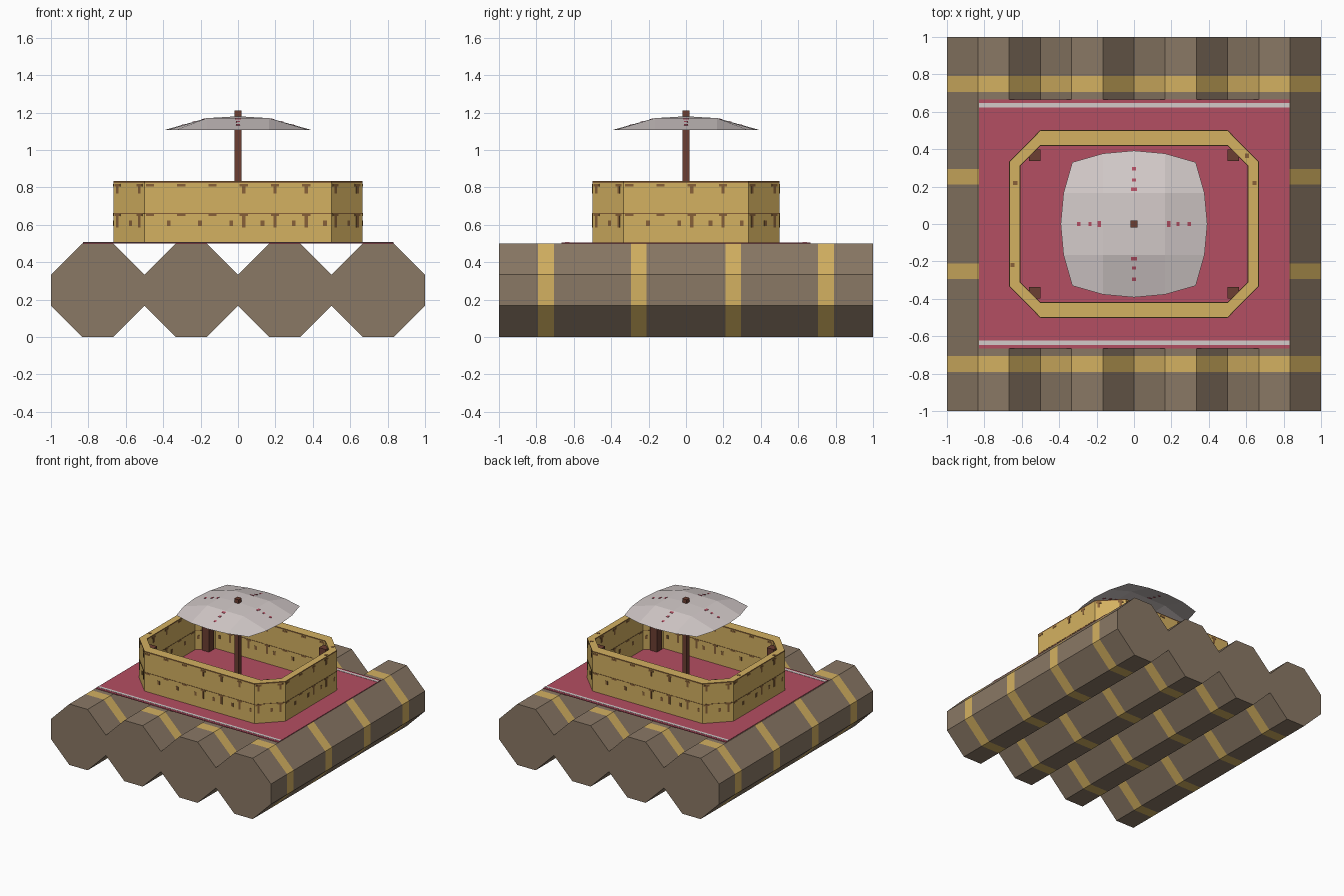
import bpy, bmesh, math
from mathutils import Vector

if "Cube" in bpy.data.objects:
    bpy.data.objects.remove(bpy.data.objects["Cube"])


def material(name, r, g, b):
    m = bpy.data.materials.new(name)
    lin = [((c / 255 + 0.055) / 1.055) ** 2.4 for c in (r, g, b)]
    m.diffuse_color = (*lin, 1)
    m.use_nodes = True
    m.node_tree.nodes["Principled BSDF"].inputs["Base Color"].default_value = m.diffuse_color
    return m


LOG = material("log bark", 138, 120, 101)
ROPE = material("pale wood", 212, 177, 97)
RUG = material("rug red", 180, 78, 98)
WHITE = material("canopy white", 212, 203, 202)
DARK = material("dark wood", 108, 62, 50)
MARK = material("wood mark brown", 136, 97, 56)
UP = Vector((0, 0, 1))


def finish(name, bm, *mats):
    bmesh.ops.recalc_face_normals(bm, faces=bm.faces)
    me = bpy.data.meshes.new(name)
    bm.to_mesh(me)
    bm.free()
    for m in mats:
        me.materials.append(m)
    ob = bpy.data.objects.new(name, me)
    bpy.context.collection.objects.link(ob)
    return ob


def add_box(bm, c, u, v, w):
    """Box centred on c with three half-extent vectors."""
    vs = [bm.verts.new(Vector(c) + a * u + b * v + d * w)
          for a in (-1, 1) for b in (-1, 1) for d in (-1, 1)]
    for f in ((0, 1, 3, 2), (4, 6, 7, 5), (0, 4, 5, 1), (2, 3, 7, 6), (0, 2, 6, 4), (1, 5, 7, 3)):
        bm.faces.new([vs[i] for i in f])


def box(name, lo, hi, mat):
    bm = bmesh.new()
    lo, hi = Vector(lo), Vector(hi)
    h = (hi - lo) / 2
    add_box(bm, (lo + hi) / 2, Vector((h.x, 0, 0)), Vector((0, h.y, 0)), Vector((0, 0, h.z)))
    return finish(name, bm, mat)


def bridge(bm, a, b):
    n = len(a)
    return [bm.faces.new((a[i], a[(i + 1) % n], b[(i + 1) % n], b[i])) for i in range(n)]


def chamfered(x, y, cx, cy):
    """Counter-clockwise rectangle with cut corners."""
    return [(-cx, -y), (cx, -y), (x, -cy), (x, cy), (cx, y), (-cx, y), (-x, cy), (-x, -cy)]


# Logs: octagonal prisms with flush rope bands
octagon = chamfered(0.25, 0.25, 0.083, 0.083)
cuts = [-1, -0.79, -0.705, -0.295, -0.21, 0.21, 0.295, 0.705, 0.79, 1]
for k in range(4):
    bm = bmesh.new()
    rings = [[bm.verts.new((-0.75 + 0.5 * k + x, y, 0.25 + z)) for x, z in octagon] for y in cuts]
    for i in range(len(cuts) - 1):
        for f in bridge(bm, rings[i], rings[i + 1]):
            f.material_index = i % 2
    bm.faces.new(rings[0])
    bm.faces.new(rings[-1])
    finish(f"log_{k + 1}", bm, LOG, ROPE)

# Rug with two white stripes
box("rug", (-0.828, -0.665, 0.499), (0.832, 0.665, 0.505), RUG)
for s in (-1, 1):
    box("rug_stripe", (-0.828, s * 0.635 - 0.011, 0.503), (0.832, s * 0.635 + 0.011, 0.507), WHITE)

# Cabin wall: ring with cut corners and a thin brown top edge
outer = chamfered(0.665, 0.5, 0.5, 0.333)
inner = chamfered(0.61, 0.42, 0.5, 0.31)
levels = [0.503, 0.66, 0.823, 0.833]
bm = bmesh.new()
walls = [[[bm.verts.new((x, y, z)) for x, y in p] for z in levels] for p in (outer, inner)]
for rings in walls:
    for i in range(3):
        for f in bridge(bm, rings[i], rings[i + 1]):
            f.material_index = int(i == 2)
for i in (0, -1):
    bridge(bm, walls[0][i], walls[1][i])
finish("cabin_wall", bm, ROPE, MARK)

# Plank seams, nail marks and knots as thin plates on both sides of the wall
bm = bmesh.new()
for poly in (outer, inner):
    for i in range(8):
        a, b = Vector((*poly[i], 0)), Vector((*poly[(i + 1) % 8], 0))
        d = (b - a).normalized()
        n = d.cross(UP) * 0.002
        length = (b - a).length
        add_box(bm, (a + b) / 2 + UP * 0.66, d * length / 2, UP * 0.002, n)
        count = int((length - 0.03) / 0.167) + 1
        for k in range(count):
            t = 0.03 + 0.167 * k
            hw = min(0.022, length - t)
            stem = k >= count / 2 or count <= 2
            for z, depth in ((0.818, 0.04), (0.66, 0.065)):
                add_box(bm, a + d * t + UP * (z - 0.006), d * hw, UP * 0.007, n)
                if stem:
                    add_box(bm, a + d * t + UP * (z - 0.01 - depth / 2), d * 0.009, UP * depth / 2, n * 0.9)
            if t + 0.12 < length:
                add_box(bm, a + d * (t + 0.1) + UP * 0.607, d * 0.01, UP * 0.015, n)
for x, y in ((-0.635, 0.22), (0.645, 0.22), (0.605, 0.365), (-0.65, -0.22)):
    add_box(bm, (x, y, 0.833), Vector((0.011, 0, 0)), Vector((0, 0.011, 0)), UP * 0.002)
finish("wall_marks", bm, MARK)

# Corner posts inside the cabin
for sx in (-1, 1):
    for sy in (-1, 1):
        x, y = sx * 0.53, sy * 0.367
        box("corner_post", (x - 0.031, y - 0.031, 0.5), (x + 0.031, y + 0.031, 0.81), DARK)

# Central mast
box("mast", (-0.02, -0.02, 0.5), (0.02, 0.02, 1.21), DARK)


# Canopy: 4 x 4 faceted sheet with a rounded outline
def canopy_point(i, j):
    m = max(abs(i), abs(j))
    if m < 2:
        return (i * 0.165, j * 0.165, 1.18 - 0.01 * m)
    reach = (0.392, 0.377, 0.33)
    x = math.copysign(reach[abs(j)], i) if abs(i) == 2 else i * 0.165
    y = math.copysign(reach[abs(i)], j) if abs(j) == 2 else j * 0.165
    return (x, y, 1.107)


bm = bmesh.new()
grid = [[bm.verts.new(canopy_point(i, j)) for j in range(-2, 3)] for i in range(-2, 3)]
for i in range(4):
    for j in range(4):
        bm.faces.new((grid[i][j], grid[i + 1][j], grid[i + 1][j + 1], grid[i][j + 1]))
finish("canopy", bm, WHITE)

# Small red spots along the canopy sides
bm = bmesh.new()
for k in range(4):
    ang = k * math.pi / 2
    out = Vector((math.cos(ang), math.sin(ang), 0))
    side = Vector((-out.y, out.x, 0))
    slope = (out - UP * 0.278).normalized()
    for r, w in ((0.185, 0.016), (0.235, 0.01), (0.295, 0.01)):
        c = out * r + UP * (1.17 - (r - 0.165) * 0.278)
        add_box(bm, c, slope * 0.009, side * w, slope.cross(side) * 0.002)
finish("canopy_spots", bm, RUG)
